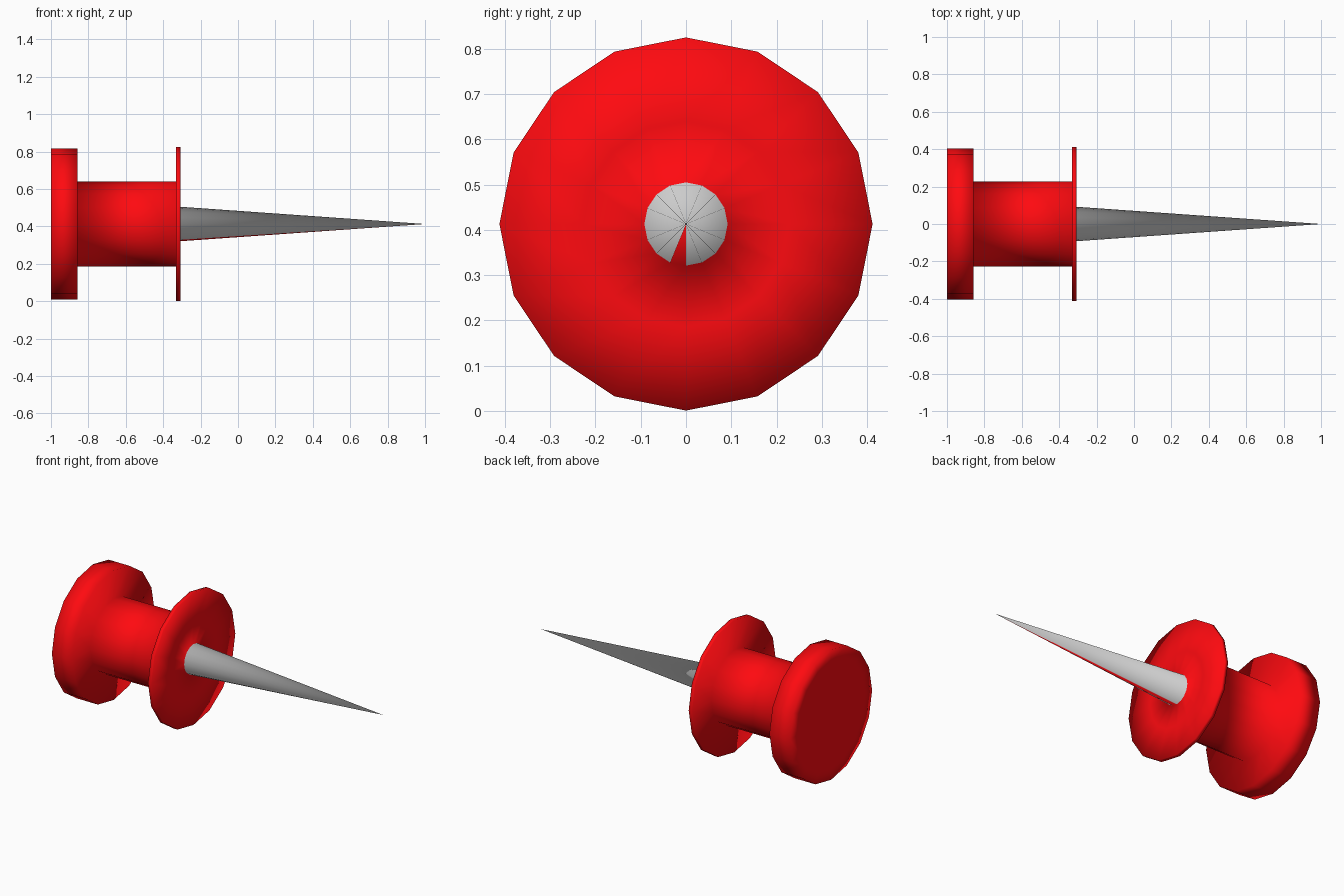
import bpy
from math import cos, sin, pi

if "Cube" in bpy.data.objects:
    bpy.data.objects.remove(bpy.data.objects["Cube"])

SIDES = 16
AXIS_Z = 0.413


def material(name, color):
    mat = bpy.data.materials.new(name)
    mat.diffuse_color = color
    mat.use_nodes = True
    mat.node_tree.nodes["Principled BSDF"].inputs["Base Color"].default_value = mat.diffuse_color
    return mat


def lathe(name, profile, mats):
    """Spin (x, radius) points round the x axis; a zero radius makes a single point."""
    verts, faces, rings = [], [], []
    for x, r in profile:
        start = len(verts)
        count = SIDES if r > 0 else 1
        for j in range(count):
            a = 2 * pi * j / SIDES
            verts.append((x, r * cos(a), AXIS_Z + r * sin(a)))
        rings.append([start + j % count for j in range(SIDES)])
    for lo, hi in zip(rings, rings[1:]):
        for j in range(SIDES):
            k = (j + 1) % SIDES
            faces.append(list(dict.fromkeys((lo[j], lo[k], hi[k], hi[j]))))
    mesh = bpy.data.meshes.new(name)
    mesh.from_pydata(verts, [], faces)
    for mat in mats:
        mesh.materials.append(mat)
    for poly in mesh.polygons:
        poly.use_smooth = True
    mesh.update()
    obj = bpy.data.objects.new(name, mesh)
    bpy.context.collection.objects.link(obj)
    return obj


red = material("red_plastic", (1.0, 0.003, 0.005, 1))
grey = material("grey_metal", (0.8, 0.8, 0.8, 1))

# Head disc, grip, thin collar and needle as one continuous smooth surface
pin = lathe("push_pin", [
    (-1.0, 0), (-1.0, 0.33), (-1.0, 0.404), (-0.858, 0.404),
    (-0.858, 0.227), (-0.332, 0.227), (-0.332, 0.412),
    (-0.307, 0.412), (-0.307, 0.227), (-0.307, 0.092), (1.0, 0),
], [red, grey])

# Needle facets are metal, except one red facet on the underside
first = len(pin.data.polygons) - SIDES
for j in range(SIDES):
    if j != SIDES * 3 // 4 - 1:
        pin.data.polygons[first + j].material_index = 1
